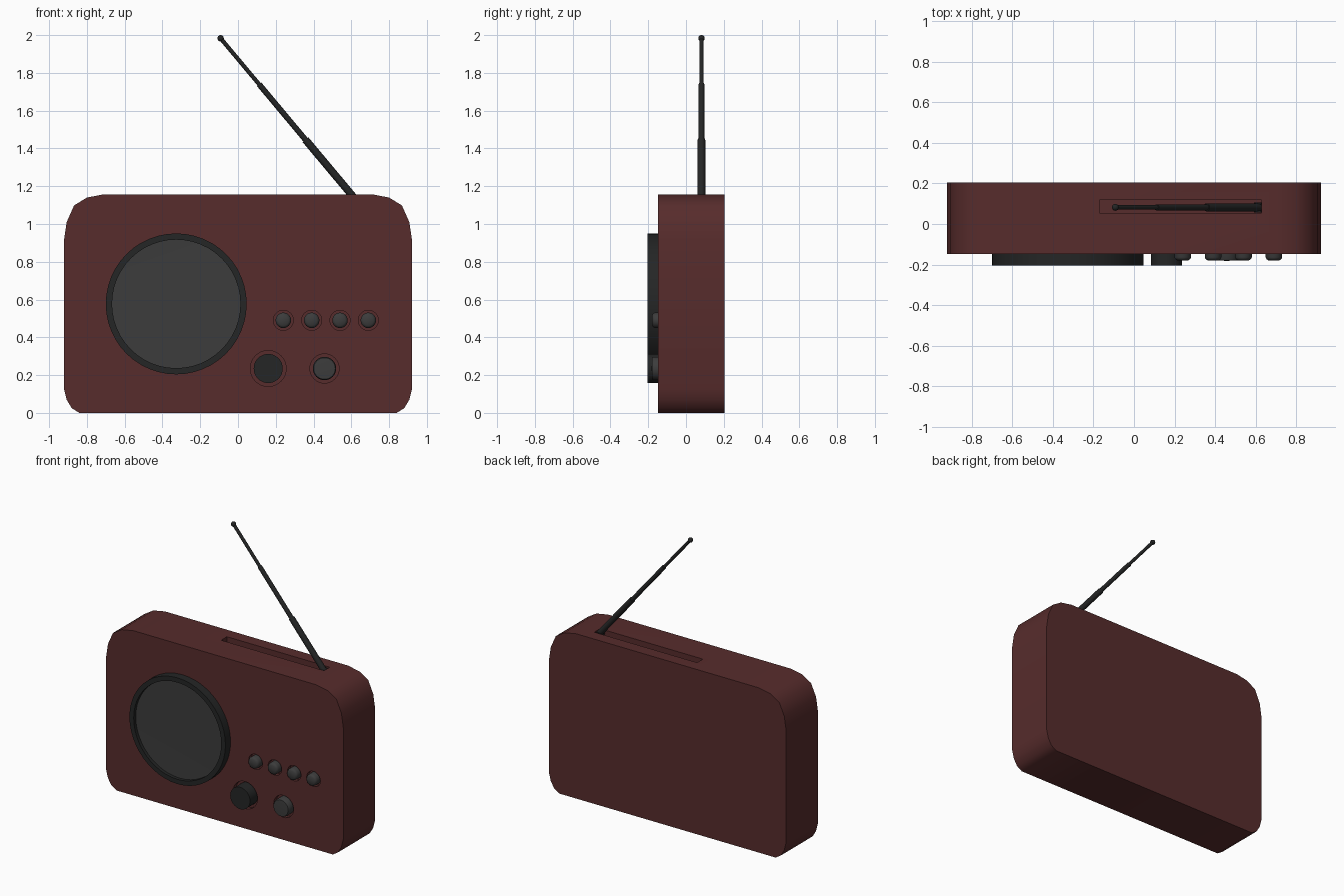
import bpy, bmesh, math
from mathutils import Vector

if "Cube" in bpy.data.objects:
    bpy.data.objects.remove(bpy.data.objects["Cube"])


def material(name, rgb):
    m = bpy.data.materials.new(name)
    m.diffuse_color = (*rgb, 1)
    m.use_nodes = True
    m.node_tree.nodes["Principled BSDF"].inputs["Base Color"].default_value = m.diffuse_color
    return m


RED = material("dark_red", (0.095, 0.025, 0.025))
BLACK = material("black", (0.018, 0.019, 0.019))
GREY = material("dark_grey", (0.045, 0.045, 0.045))


def finish(name, bm, mat=None, angle=35):
    bmesh.ops.recalc_face_normals(bm, faces=bm.faces)
    me = bpy.data.meshes.new(name)
    bm.to_mesh(me)
    bm.free()
    ob = bpy.data.objects.new(name, me)
    bpy.context.collection.objects.link(ob)
    if mat:
        me.materials.append(mat)
    bpy.ops.object.select_all(action='DESELECT')
    ob.select_set(True)
    bpy.context.view_layer.objects.active = ob
    bpy.ops.object.shade_smooth_by_angle(angle=math.radians(angle))
    return ob


def lathe(name, profile, origin, axis, mat=None, n=32):
    """Spin (radius, height) points around an axis through origin."""
    bm = bmesh.new()
    rot = Vector(axis).to_track_quat('Z', 'Y')
    rings = []
    for r, h in profile:
        count = 1 if r == 0 else n
        rings.append([bm.verts.new(Vector(origin) + rot @ Vector((
            r * math.cos(2 * math.pi * i / n), r * math.sin(2 * math.pi * i / n), h)))
            for i in range(count)])
    for a, b in zip(rings, rings[1:]):
        for i in range(n):
            j = (i + 1) % n
            quad = [a[i % len(a)], a[j % len(a)], b[j % len(b)], b[i % len(b)]]
            bm.faces.new(list(dict.fromkeys(quad)))
    return finish(name, bm, mat)


FRONT, BACK = -0.148, 0.205
OUT = (0, -1, 0)

# Body: rounded outline extruded front to back
half = [(0.84, 0), (0.88, 0.025), (0.907, 0.07), (0.922, 0.13), (0.922, 0.91),
        (0.907, 1.01), (0.868, 1.098), (0.80, 1.14), (0.71, 1.157)]
outline = half + [(-x, z) for x, z in reversed(half)]
bm = bmesh.new()
face = bm.faces.new([bm.verts.new((x, FRONT, z)) for x, z in outline])
ext = bmesh.ops.extrude_face_region(bm, geom=[face], use_keep_orig=True)
bmesh.ops.translate(bm, vec=(0, BACK - FRONT, 0),
                    verts=[v for v in ext["geom"] if isinstance(v, bmesh.types.BMVert)])
body = finish("body", bm, RED)

# Recesses in the body: control sockets and the antenna slot
buttons = [(0.24 + 0.15 * i, 0.49) for i in range(4)]
sockets = [(x, z, 0.053) for x, z in buttons] + [(0.16, 0.235, 0.095), (0.458, 0.235, 0.077)]
cutters = [lathe("socket_cutter", [(0, -0.03), (r, -0.03), (r, 0.05), (0, 0.05)],
                 (x, FRONT, z), OUT) for x, z, r in sockets]
bm = bmesh.new()
bmesh.ops.create_cube(bm, size=1)
for v in bm.verts:
    v.co = Vector((0.23 + v.co.x * 0.80, 0.087 + v.co.y * 0.064, 1.157 + v.co.z * 0.10))
cutters.append(finish("slot_cutter", bm))
for c in cutters:
    c.hide_render = True
    mod = body.modifiers.new("cut", 'BOOLEAN')
    mod.object = c
    mod.solver = 'EXACT'
    bpy.context.view_layer.objects.active = body
    bpy.ops.object.modifier_apply(modifier=mod.name)
    bpy.data.objects.remove(c)
bpy.ops.object.select_all(action='DESELECT')
body.select_set(True)
bpy.ops.object.shade_smooth_by_angle(angle=math.radians(35))

# Speaker: raised rim with recessed grille
spk = (-0.327, FRONT, 0.577)
lathe("speaker_rim", [(0.34, -0.005), (0.373, -0.005), (0.373, 0.057), (0.34, 0.057),
                      (0.34, -0.005)], spk, OUT, BLACK, 48)
lathe("speaker_grille", [(0.345, -0.005), (0.345, 0.034), (0, 0.028)], spk, OUT, GREY, 48)

# Rounded push buttons
for i, (x, z) in enumerate(buttons):
    lathe(f"button_{i + 1}", [(0, -0.03), (0.041, -0.03), (0.041, 0.016), (0.037, 0.025),
                              (0.028, 0.031), (0, 0.033)], (x, FRONT, z), OUT, GREY, 24)

# Knobs
lathe("large_knob", [(0, -0.03), (0.077, -0.03), (0.077, 0.057), (0, 0.057)],
      (0.16, FRONT, 0.235), OUT, BLACK)
lathe("small_knob", [(0, -0.03), (0.062, -0.03), (0.062, 0.022), (0.057, 0.031), (0, 0.034)],
      (0.458, FRONT, 0.235), OUT, GREY)

# Telescopic antenna pivoting in the slot, with a ball tip
base, tip = Vector((0.622, 0.082, 1.13)), Vector((-0.092, 0.082, 1.983))
L = (tip - base).length
a, b = L * 0.37, L * 0.715
lathe("antenna", [(0, 0), (0.02, 0), (0.02, a), (0.015, a), (0.015, b), (0.011, b),
                  (0.011, L), (0, L)], base, tip - base, BLACK, 16)
ball = [(0.017 * math.sin(math.pi * k / 8) if 0 < k < 8 else 0,
         -0.017 * math.cos(math.pi * k / 8)) for k in range(9)]
lathe("antenna_tip", ball, tip, tip - base, BLACK, 16)
lathe("antenna_hinge", [(0, -0.025), (0.019, -0.025), (0.019, 0.025), (0, 0.025)],
      (0.61, 0.082, 1.135), (0, 1, 0), BLACK, 16)
